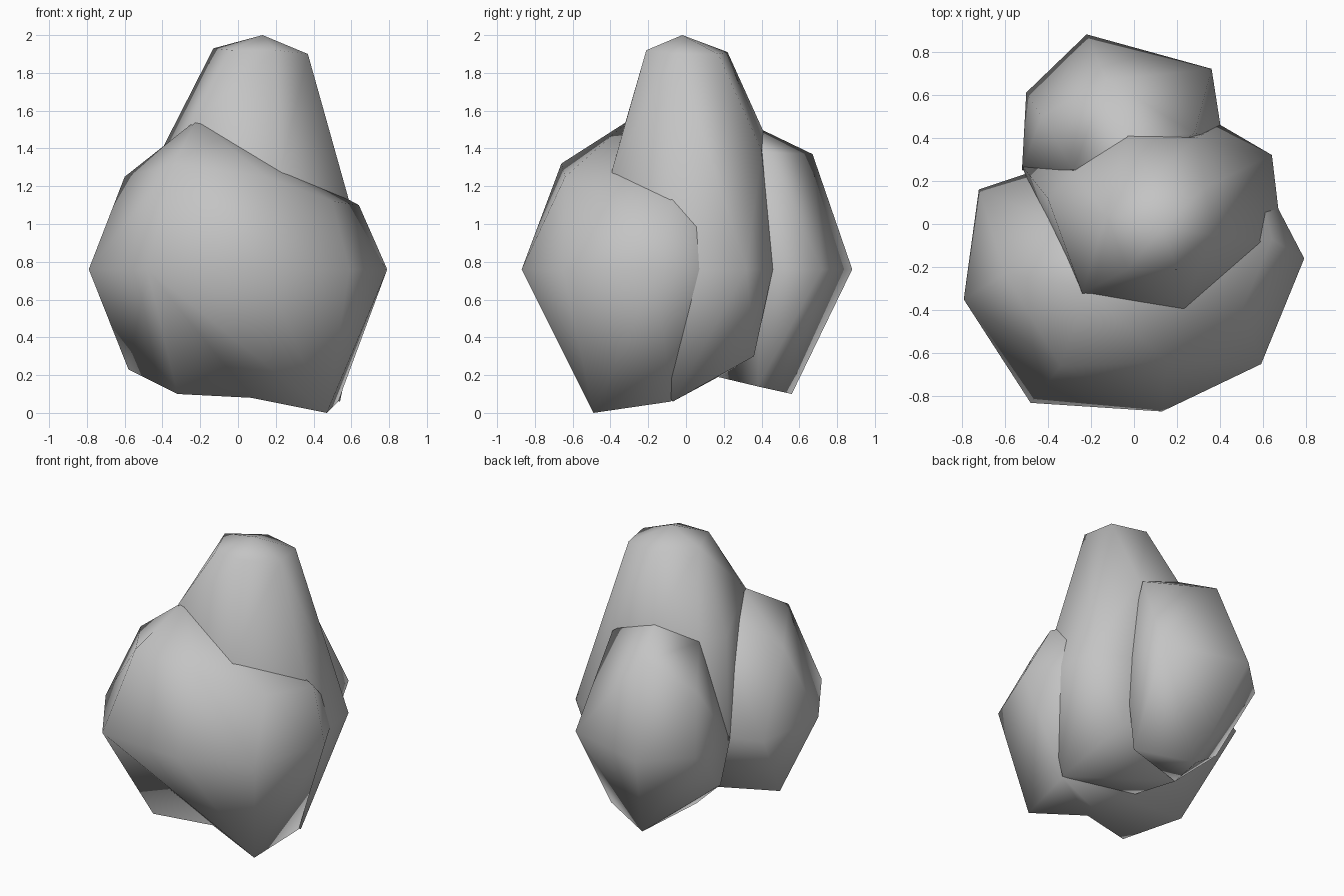
import bpy
import bmesh
from mathutils import Vector

# Remove only the default cube
default_cube = bpy.data.objects.get("Cube")
if default_cube:
    bpy.data.objects.remove(default_cube, do_unlink=True)

# One plain grey stone colour
stone = bpy.data.materials.new("stone_grey")
stone.use_nodes = True
colour = (.55, .55, .55, 1)
stone.diffuse_color = colour
principled = next(node for node in stone.node_tree.nodes if node.type == 'BSDF_PRINCIPLED')
principled.inputs["Base Color"].default_value = colour
principled.inputs["Roughness"].default_value = .9

WIDEST = .76  # every boulder bulges most at this height


def press_notch(bm, start, end, notch):
    """Split the edge between two corners and push its middle in to the notch."""
    def nearest(point):
        return min(bm.verts, key=lambda vert: (vert.co - Vector(point)).length)

    first, last = nearest(start), nearest(end)
    edge = bm.edges.get((first, last))
    if edge:
        middle = bmesh.utils.edge_split(edge, first, .5)[1]
        # Connect the new corner across both neighbouring triangles
        for face in list(middle.link_faces):
            far = next(vert for vert in face.verts
                       if vert not in (first, last, middle))
            bmesh.utils.face_split(face, middle, far)
        middle.co = notch


def build_boulder(name, base, widest, shoulder, crown, notch=None):
    """Wrap a faceted stone skin around the corner points of its four levels."""
    mesh = bpy.data.meshes.new(name)
    bm = bmesh.new()
    corners = base + [(x, y, WIDEST) for x, y in widest] + shoulder + crown
    for corner in corners:
        bm.verts.new(corner)
    hull = bmesh.ops.convex_hull(bm, input=list(bm.verts))
    inside = set(hull["geom_interior"]) | set(hull["geom_unused"])
    loose = [part for part in inside if isinstance(part, bmesh.types.BMVert)]
    bmesh.ops.delete(bm, geom=loose, context='VERTS')
    if notch:
        press_notch(bm, *notch)
    bmesh.ops.recalc_face_normals(bm, faces=list(bm.faces))
    for face in bm.faces:
        face.smooth = True
    bm.to_mesh(mesh)
    bm.free()
    mesh.materials.append(stone)
    boulder = bpy.data.objects.new(name, mesh)
    bpy.context.collection.objects.link(boulder)
    return boulder


# Broad boulder at the front, with a notch between its two feet
left_foot, right_foot = (.47, -.49, 0), (-.32, -.49, .1)
build_boulder(
    "front_boulder",
    base=[left_foot, right_foot, (-.58, -.22, .23), (.53, -.08, .06)],
    widest=[(-.72, .16), (-.79, -.35), (-.48, -.83), (.13, -.87),
            (.59, -.65), (.79, -.16), (.55, .3), (-.3, .3)],
    shoulder=[(-.6, -.23, 1.25), (-.34, -.66, 1.32), (.15, -.64, 1.25),
              (.5, -.4, 1.12), (.64, -.07, 1.1)],
    crown=[(-.22, -.3, 1.55), (-.1, -.1, 1.5)],
    notch=(left_foot, right_foot, (.07, -.38, .08)),
)

# Tall tapering boulder in the middle
build_boulder(
    "tall_boulder",
    base=[(.54, -.07, .06), (.4, .36, .3), (-.2, .17, .19), (-.1, -.2, .2)],
    widest=[(-.52, .27), (-.25, -.45), (.3, -.48), (.69, -.1),
            (.64, .32), (.4, .46), (-.2, .4)],
    shoulder=[(-.4, .12, 1.4), (-.24, -.32, 1.54), (.23, -.39, 1.29),
              (.53, -.03, 1.18), (.29, .4, 1.39), (-.03, .41, 1.49),
              (-.27, .25, 1.39)],
    crown=[(-.13, .04, 1.93), (-.03, -.21, 1.92), (.2, -.21, 1.92),
           (.37, -.05, 1.9), (.33, .17, 1.9), (.08, .22, 1.91), (.13, -.02, 2)],
)

# Smaller boulder leaning on the back
build_boulder(
    "back_boulder",
    base=[(-.05, .56, .1), (.32, .38, .14), (-.46, .27, .43), (-.2, .17, .19)],
    widest=[(-.52, .25), (-.5, .61), (-.22, .88), (.36, .72), (.41, .4)],
    shoulder=[(-.43, .5, 1.17), (-.13, .67, 1.37), (.28, .42, 1.38),
              (-.28, .25, 1.38)],
    crown=[(-.03, .4, 1.5), (.02, .25, 1.54)],
)
